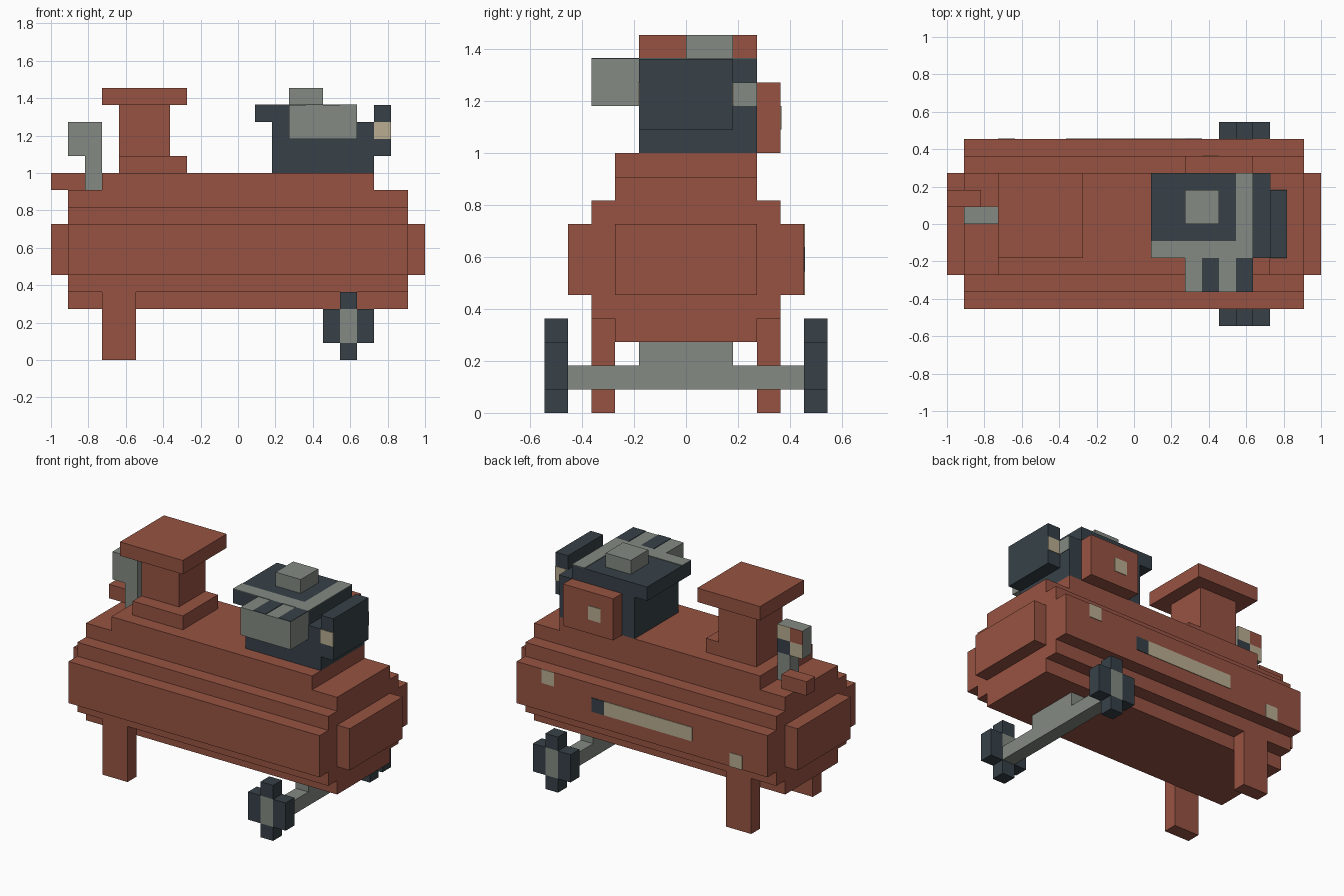
import bpy
import bmesh

if "Cube" in bpy.data.objects:
    bpy.data.objects.remove(bpy.data.objects["Cube"], do_unlink=True)

U = 1 / 11          # one block of the grid
T = 0.04            # plate thickness in blocks


def material(name, rgb):
    m = bpy.data.materials.new(name)
    m.use_nodes = True
    color = (*rgb, 1)
    m.diffuse_color = color
    m.node_tree.nodes["Principled BSDF"].inputs["Base Color"].default_value = color
    return m


RED = material("brick_red", (0.31, 0.086, 0.054))
DARK = material("dark_slate", (0.038, 0.053, 0.065))
GRAY = material("metal_gray", (0.227, 0.254, 0.227))
CREAM = material("cream", (0.49, 0.42, 0.285))


def finish(name, bm, mat):
    bmesh.ops.recalc_face_normals(bm, faces=bm.faces)
    mesh = bpy.data.meshes.new(name)
    bm.to_mesh(mesh)
    bm.free()
    mesh.materials.append(mat)
    ob = bpy.data.objects.new(name, mesh)
    bpy.context.collection.objects.link(ob)
    return ob


def box(name, mat, x, y, z):
    """Box from block ranges; x and y are measured from the centre."""
    bm = bmesh.new()
    bmesh.ops.create_cube(bm, size=1)
    for v in bm.verts:
        for i, (a, b) in enumerate((x, y, z)):
            v.co[i] = U * (a if v.co[i] < 0 else b)
    return finish(name, bm, mat)


def extrude_x(name, mat, half, x0, x1):
    """Mirror a half profile of (y, z) points and extrude it along x."""
    outline = half + [(-y, z) for y, z in reversed(half)]
    bm = bmesh.new()
    face = bm.faces.new([bm.verts.new((x0 * U, y * U, z * U)) for y, z in outline])
    ext = bmesh.ops.extrude_face_region(bm, geom=[face])["geom"]
    bmesh.ops.translate(bm, vec=((x1 - x0) * U, 0, 0),
                        verts=[g for g in ext if isinstance(g, bmesh.types.BMVert)])
    return finish(name, bm, mat)


# Stepped tank
tank_profile = [(3, 3), (3, 4), (4, 4), (4, 5), (5, 5), (5, 8), (4, 8), (4, 9), (3, 9), (3, 10)]
extrude_x("tank", RED, tank_profile, -10, 10)
box("tank_top", RED, (-8, 8), (-3, 3), (10, 11))
box("tank_cap_left", RED, (10, 11), (-3, 3), (5, 8))
box("tank_cap_right", RED, (-11, -10), (-3, 3), (5, 8))

# Labels on the back of the tank
for name, mat, x0, x1, z in (("upper_label", CREAM, 7, 8, 7), ("label_end", DARK, 3, 4, 6),
                             ("long_label", CREAM, -4, 3, 6), ("lower_label", CREAM, -8, -7, 5)):
    box(name, mat, (x0, x1), (5, 5 + T), (z, z + 1))

# Legs and wheels
for side, s in (("left", 1), ("right", -1)):
    box("leg_" + side, RED, (-8, -6), sorted((3 * s, 4 * s)), (0, 4))
    y = sorted((5 * s, 6 * s))
    box("wheel_hub_" + side, GRAY, (6, 7), y, (1, 3))
    for part, x, z in (("front", (5, 6), (1, 3)), ("rear", (7, 8), (1, 3)),
                       ("bottom", (6, 7), (0, 1)), ("top", (6, 7), (3, 4))):
        box(f"wheel_{part}_{side}", DARK, x, y, z)
box("axle", GRAY, (6, 7), (-5, 5), (1, 2))
box("axle_bracket", GRAY, (6, 7), (-2, 2), (2, 3))

# Pump column
box("pump_base", RED, (-7, -3), (-2, 2), (11, 12))
box("pump_column", RED, (-7, -4), (-1, 2), (12, 15))
box("pump_head", RED, (-8, -3), (-2, 3), (15, 16))

# Gauge with a chequered dial, and the outlet beside it
box("gauge_stem", GRAY, (-9, -8), (0, 1), (10, 12))
box("gauge", GRAY, (-10, -8), (0, 1), (12, 14))
for mat, x, z in ((CREAM, -9, 13), (RED, -10, 13), (DARK, -9, 12), (CREAM, -10, 12)):
    box("dial_patch", mat, (x, x + 1), (1, 1 + T), (z, z + 1))
box("outlet", RED, (-11, -9), (1, 2), (10, 11))

# Engine
box("engine_body", DARK, (2, 8), (-2, 3), (11, 14))
box("engine_cover", DARK, (1, 7), (-2, 3), (14, 15))
box("cover_stripe_front", GRAY, (1, 7), (-2, -1), (15, 15 + T))
box("cover_stripe_side", GRAY, (6, 7), (-1, 3), (15, 15 + T))
box("engine_cap", GRAY, (3, 5), (0, 2), (15, 16))
box("engine_port", GRAY, (8, 8 + T), (2, 3), (13, 14))

# Exhaust box with dark slots on top
box("exhaust", GRAY, (3, 7), (-4, -2), (13, 15))
for x in (4, 6):
    box("exhaust_slot", DARK, (x, x + 1), (-4, -2), (15, 15 + T))

# Starter plate with a cream band at both ends
box("starter", DARK, (8, 9), (-2, 2), (12, 15))
for s in (-1, 1):
    box("starter_band", CREAM, (8, 9), sorted((2 * s, (2 + T) * s)), (13, 14))

# Air filter on the back
box("air_filter", RED, (3, 7), (3, 4), (11, 14))
box("filter_label", CREAM, (4, 5), (4, 4 + T), (12, 13))
